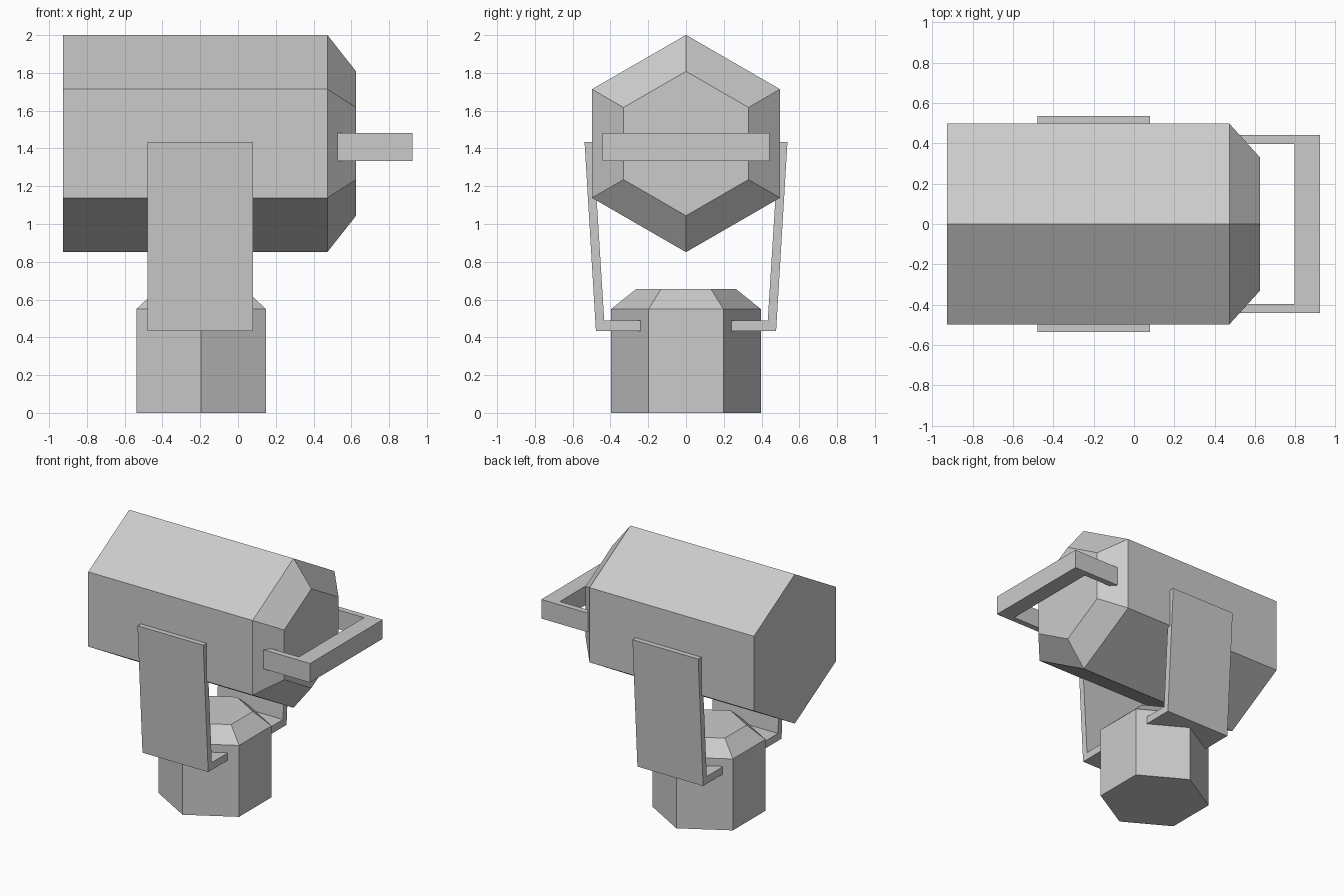
import bpy
import math
from mathutils import Matrix, Vector

if "Cube" in bpy.data.objects:
    bpy.data.objects.remove(bpy.data.objects["Cube"])


def make_object(name, verts, faces):
    mesh = bpy.data.meshes.new(name)
    mesh.from_pydata(verts, [], faces)
    mesh.update()
    obj = bpy.data.objects.new(name, mesh)
    bpy.context.collection.objects.link(obj)
    return obj


def skin(name, rings):
    """Join equal-length rings of points into a closed solid."""
    n = len(rings[0])
    verts = [v for ring in rings for v in ring]
    faces = [tuple(reversed(range(n))), tuple(range(len(verts) - n, len(verts)))]
    for r in range(len(rings) - 1):
        a, b = r * n, (r + 1) * n
        for i in range(n):
            j = (i + 1) % n
            faces.append((a + i, a + j, b + j, b + i))
    return make_object(name, verts, faces)


def hex_solid(name, sections, matrix):
    """Hexagonal solid along local z from (height, radius) sections, corners on local +-y."""
    angles = [math.radians(30 + 60 * i) for i in range(6)]
    return skin(name, [[matrix @ Vector((r * math.cos(a), r * math.sin(a), h))
                        for a in angles] for h, r in sections])


# base: hexagonal post with chamfered top
hex_solid("base", [(0, 0.396), (0.55, 0.396), (0.655, 0.265)],
          Matrix.Translation((-0.195, 0, 0)))

# lamp body: hexagonal prism lying along x, tapered at one end
# (local x, y, z -> world y, z, x)
along_x = Matrix(((0, 0, 1, 0), (1, 0, 0, 0), (0, 1, 0, 1.426), (0, 0, 0, 1)))
hex_solid("lamp_body", [(-0.927, 0.575), (0.473, 0.575), (0.625, 0.382)], along_x)

# side brackets: leaning L-shaped plates, one mirrored across y
bracket_profile = [(0.24, 0.433), (0.477, 0.433), (0.537, 1.433),
                   (0.492, 1.433), (0.433, 0.49), (0.24, 0.49)]
bracket = skin("side_brackets", [[(x, y, z) for y, z in bracket_profile]
                                 for x in (-0.48, 0.08)])
mirror = bracket.modifiers.new("Mirror", 'MIRROR')
mirror.use_axis = (False, True, False)

# handle: U-shaped bar at the tapered end
handle_profile = [(0.527, -0.442), (0.923, -0.442), (0.923, 0.442), (0.527, 0.442),
                  (0.527, 0.396), (0.797, 0.396), (0.797, -0.396), (0.527, -0.396)]
skin("handle", [[(x, y, z) for x, y in handle_profile] for z in (1.334, 1.481)])
